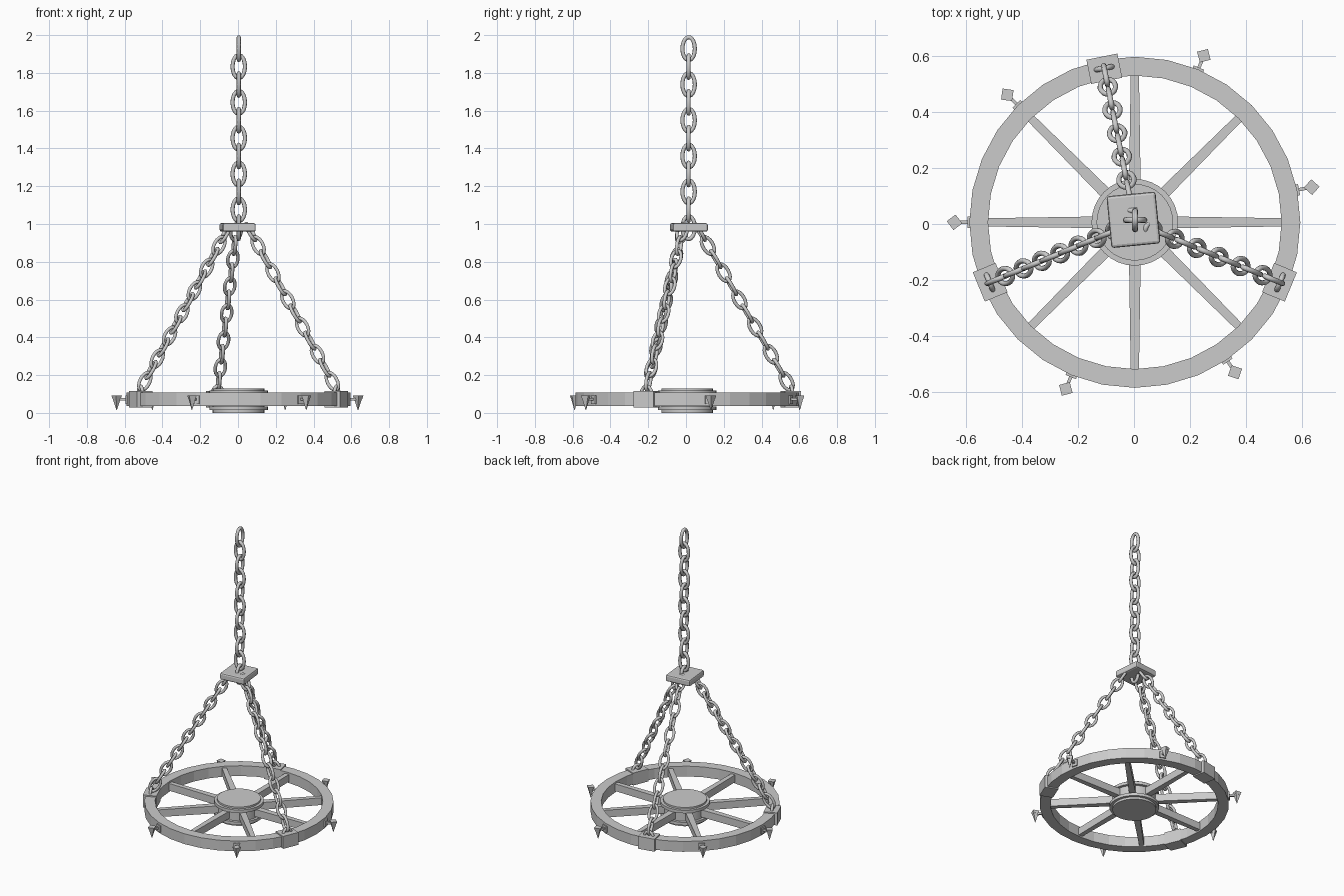
import bpy, bmesh, math
from mathutils import Matrix, Vector

if "Cube" in bpy.data.objects:
    bpy.data.objects.remove(bpy.data.objects["Cube"])

C = Vector((0.003, 0.006, 0))      # wheel axis
Z = Vector((0, 0, 1))


def finish(name, bm, smooth=None, bevel=0):
    bmesh.ops.recalc_face_normals(bm, faces=bm.faces)
    me = bpy.data.meshes.new(name)
    bm.to_mesh(me)
    bm.free()
    ob = bpy.data.objects.new(name, me)
    bpy.context.collection.objects.link(ob)
    if bevel:
        m = ob.modifiers.new("bevel", 'BEVEL')
        m.width, m.segments = bevel, 2
    if smooth:
        bpy.ops.object.select_all(action='DESELECT')
        ob.select_set(True)
        bpy.context.view_layer.objects.active = ob
        bpy.ops.object.shade_smooth_by_angle(angle=math.radians(smooth))
    return ob


def lathe(name, profile, n, closed, smooth=None):
    """Spin an (r, z) profile about the wheel axis."""
    bm = bmesh.new()
    rings = []
    for i in range(n):
        a = 2 * math.pi * i / n
        rings.append([bm.verts.new(C + Vector((r * math.cos(a), r * math.sin(a), z)))
                      for r, z in profile])
    k = len(profile)
    for i in range(n):
        A, B = rings[i], rings[(i + 1) % n]
        for j in range(k if closed else k - 1):
            bm.faces.new((A[j], B[j], B[(j + 1) % k], A[(j + 1) % k]))
    if not closed:
        bm.faces.new([r[0] for r in rings])
        bm.faces.new([r[-1] for r in rings])
    return finish(name, bm, smooth)


def polar(deg):
    """Frame on the wheel axis with local x pointing outward."""
    return Matrix.Translation(C) @ Matrix.Rotation(math.radians(deg), 4, 'Z')


def box(bm, mat, center, size):
    m = mat @ Matrix.Translation(center) @ Matrix.Diagonal((*size, 1))
    return bmesh.ops.create_cube(bm, size=1, matrix=m)['verts']


def link(bm, pos, d, w, hl, hw, t, n=18, k=8):
    """Oval chain link: long axis d, width axis w, tube radius t."""
    d, w = d.normalized(), w.normalized()
    nrm = d.cross(w)
    rings = []
    for i in range(n):
        a = 2 * math.pi * i / n
        out = w * math.cos(a) + d * math.sin(a)
        c = pos + w * math.cos(a) * (hw - t) + d * math.sin(a) * (hl - t)
        rings.append([bm.verts.new(c + t * (out * math.cos(b) + nrm * math.sin(b)))
                      for b in (2 * math.pi * j / k for j in range(k))])
    for i in range(n):
        A, B = rings[i], rings[(i + 1) % n]
        for j in range(k):
            bm.faces.new((A[j], B[j], B[(j + 1) % k], A[(j + 1) % k]))


# wheel rim and hub
lathe("wheel_rim", [(0.525, 0.036), (0.592, 0.036), (0.592, 0.107), (0.525, 0.107)], 32, True)
lathe("hub", [(0.137, 0.0), (0.137, 0.015), (0.155, 0.015), (0.155, 0.035), (0.137, 0.035),
              (0.137, 0.098), (0.155, 0.098), (0.155, 0.118), (0.137, 0.118), (0.137, 0.13)],
      32, False, 30)

# eight tapered spokes
bm = bmesh.new()
for i in range(8):
    m = polar(45 * i)
    inv = m.inverted()
    for v in box(bm, m, (0.33, 0, 0.07), (0.41, 0.042, 0.05)):
        p = inv @ v.co
        if p.x > 0.33:
            p.y *= 0.7
            v.co = m @ p
finish("spokes", bm)

# clamps on the rim, each with its own hanging chain
for i, (deg, count) in enumerate([(101.25, 11), (202.5, 13), (337.5, 11)], 1):
    m = polar(deg)
    bm = bmesh.new()
    box(bm, m, (0.56, 0, 0.072), (0.088, 0.113, 0.086))
    finish(f"rim_clamp_{i}", bm)

    rot = m.to_3x3()
    tang = rot @ Vector((0, 1, 0))
    top, end = Vector((0.112, 0, 0.886)), Vector((0.537, 0, 0.167))
    d = rot @ (end - top)
    upright = d.normalized().cross(tang)
    bm = bmesh.new()
    for j in range(-1, count):
        p = m @ top.lerp(end, j / (count - 1))
        link(bm, p, d, tang if j % 2 else upright, 0.061, 0.037, 0.0095)
    # anchor ring standing in the clamp
    link(bm, m @ Vector((0.562, 0, 0.09)), Z, tang, 0.061, 0.042, 0.0095)
    finish(f"hanging_chain_{i}", bm, 60)

# top plate where the chains meet
bm = bmesh.new()
bmesh.ops.create_cube(bm, size=1, matrix=Matrix.Translation((-0.002, 0.015, 0.982))
                      @ Matrix.Rotation(math.radians(5.6), 4, 'Z')
                      @ Matrix.Diagonal((0.176, 0.186, 0.045, 1)))
finish("top_plate", bm, bevel=0.01)

# vertical ceiling chain
bm = bmesh.new()
for k in range(11):
    w = Vector((1, 0, 0)) if k % 2 else Vector((0, 1, 0))
    link(bm, Vector((0.004, 0.014, 1.928 - 0.0947 * k)), Z, w, 0.072, 0.044, 0.011)
finish("ceiling_chain", bm, 60)

# candle holders: wall plate, arm, square tray and spike
for i, deg in enumerate([11.25, 67.5, 135, 180, 247.5, 303.75], 1):
    m = polar(deg)
    bm = bmesh.new()
    box(bm, m, (0.592, 0, 0.07), (0.014, 0.04, 0.044))
    box(bm, m, (0.62, 0, 0.072), (0.06, 0.012, 0.014))
    sq = m @ Matrix.Translation((0.645, 0, 0)) @ Matrix.Rotation(math.radians(-8), 4, 'Z')
    for r1, r2, z1, z2 in [(0.022, 0.028, 0.074, 0.092), (0.001, 0.021, 0.014, 0.074)]:
        bmesh.ops.create_cone(bm, cap_ends=True, segments=4, radius1=r1, radius2=r2,
                              depth=z2 - z1,
                              matrix=sq @ Matrix.Translation((0, 0, (z1 + z2) / 2)))
    finish(f"candle_holder_{i}", bm)
